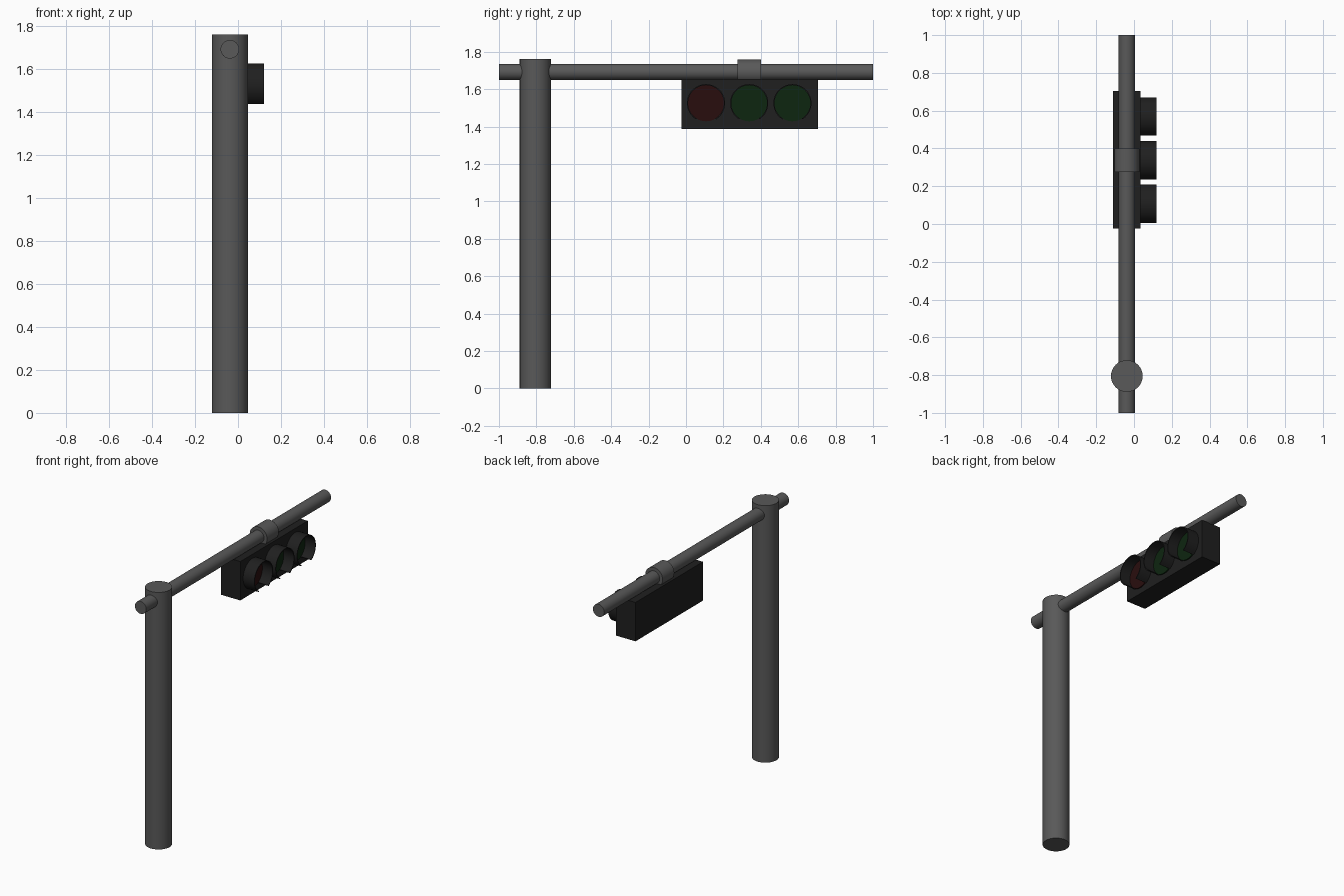
import bpy, bmesh, math
from mathutils import Matrix

if "Cube" in bpy.data.objects:
    bpy.data.objects.remove(bpy.data.objects["Cube"])


def material(name, colour):
    m = bpy.data.materials.new(name)
    m.use_nodes = True
    m.diffuse_color = (*colour, 1)
    m.node_tree.nodes["Principled BSDF"].inputs["Base Color"].default_value = (*colour, 1)
    return m


grey = material("pole grey", (0.1, 0.1, 0.1))
black = material("housing black", (0.014, 0.014, 0.014))
red = material("lens red", (0.022, 0.004, 0.004))
green = material("lens green", (0.004, 0.019, 0.005))

AXIS_X = 0.035          # face of the signal housing
POST_X = -0.038         # shared centre line of post and arm
ARM_Z = 1.692
LAMP_Z = 1.525


def add_object(name, bm, mat, smooth=True):
    mesh = bpy.data.meshes.new(name)
    bmesh.ops.recalc_face_normals(bm, faces=bm.faces)
    bm.to_mesh(mesh)
    bm.free()
    mesh.materials.append(mat)
    obj = bpy.data.objects.new(name, mesh)
    bpy.context.collection.objects.link(obj)
    if smooth:
        bpy.ops.object.select_all(action="DESELECT")
        obj.select_set(True)
        bpy.context.view_layer.objects.active = obj
        bpy.ops.object.shade_smooth_by_angle(angle=math.radians(35))
    return obj


def cylinder(name, centre, radius, length, axis, mat):
    turn = {"X": Matrix.Rotation(math.pi / 2, 4, "Y"),
            "Y": Matrix.Rotation(math.pi / 2, 4, "X"),
            "Z": Matrix.Identity(4)}[axis]
    bm = bmesh.new()
    bmesh.ops.create_cone(bm, cap_ends=True, segments=32, radius1=radius, radius2=radius,
                          depth=length, matrix=Matrix.Translation(centre) @ turn)
    return add_object(name, bm, mat)


def visor(name, y):
    # Thin tube around the lamp, open along the bottom
    gap, steps, outer, inner, depth = math.radians(32), 28, 0.102, 0.096, 0.085
    bm = bmesh.new()
    rings = []
    for i in range(steps + 1):
        a = gap + (2 * math.pi - 2 * gap) * i / steps
        rings.append([bm.verts.new((x, y + r * math.sin(a), LAMP_Z - r * math.cos(a)))
                      for x, r in ((AXIS_X - 0.005, outer), (AXIS_X + depth, outer),
                                   (AXIS_X + depth, inner), (AXIS_X - 0.005, inner))])
    for a, b in zip(rings, rings[1:]):
        for k in range(4):
            n = (k + 1) % 4
            bm.faces.new((a[k], a[n], b[n], b[k]))
    bm.faces.new(rings[0])
    bm.faces.new(rings[-1])
    return add_object(name, bm, black)


# Post, arm and clamp
cylinder("post", (POST_X, -0.805, 0.88), 0.084, 1.76, "Z", grey)
cylinder("arm", (POST_X, 0, ARM_Z), 0.043, 2.0, "Y", grey)
cylinder("clamp", (POST_X, 0.338, ARM_Z), 0.066, 0.126, "Y", grey)

# Signal housing
bm = bmesh.new()
bmesh.ops.create_cube(bm, size=1, matrix=Matrix.Translation((POST_X, 0.34, 1.521))
                      @ Matrix.Diagonal((2 * (AXIS_X - POST_X), 0.73, 0.266, 1)))
add_object("signal_housing", bm, black, smooth=False)

# Lamps with visors
for label, y, mat in (("front", 0.107, red), ("middle", 0.338, green), ("back", 0.569, green)):
    cylinder(label + "_lens", (AXIS_X + 0.002, y, LAMP_Z), 0.097, 0.012, "X", mat)
    visor(label + "_visor", y)
